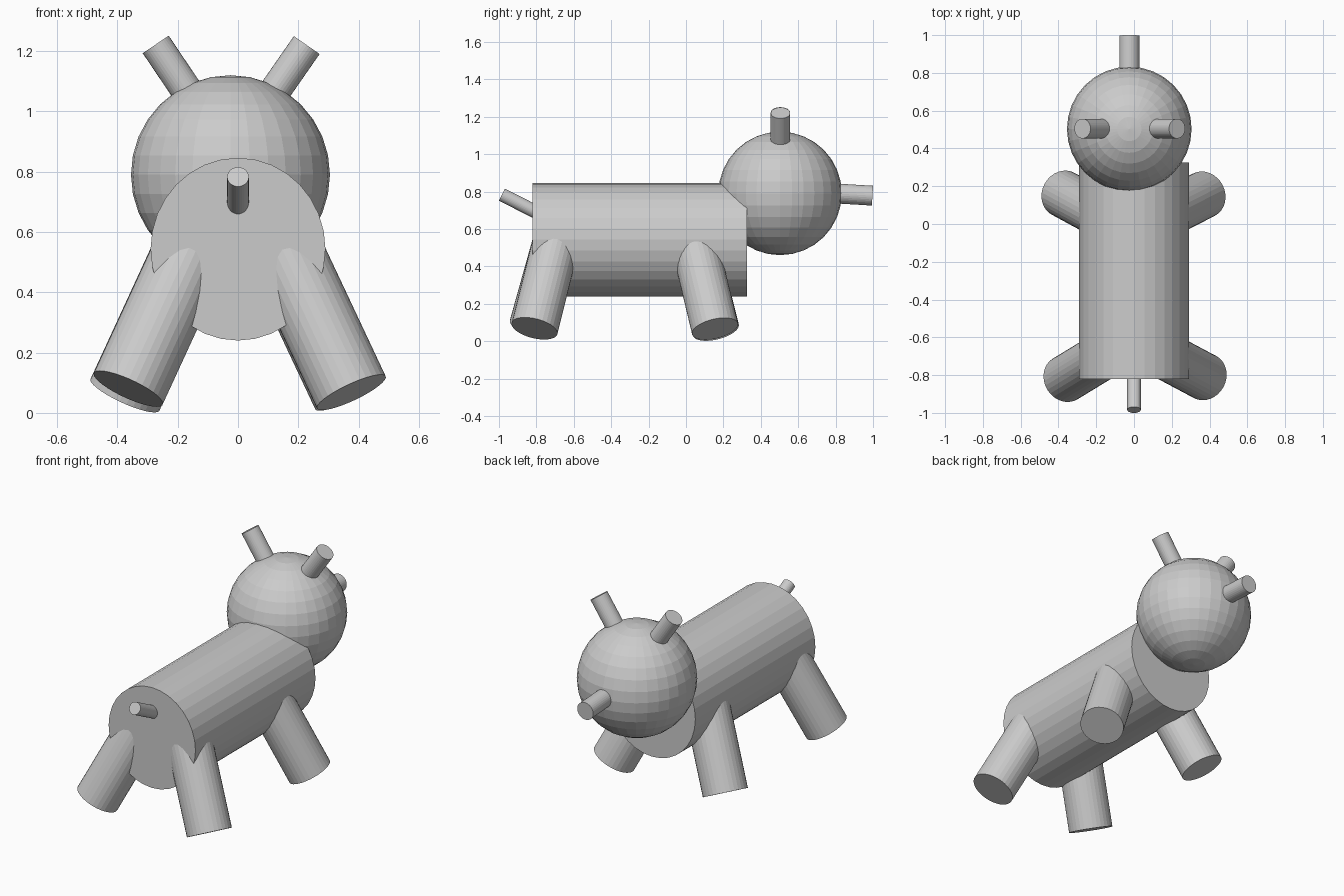
import bpy
from mathutils import Vector

cube = bpy.data.objects.get("Cube")
if cube:
    bpy.data.objects.remove(cube, do_unlink=True)

grey = bpy.data.materials.new("plain_grey")
grey.use_nodes = True
grey.diffuse_color = (0.6, 0.6, 0.6, 1)
grey.node_tree.nodes["Principled BSDF"].inputs["Base Color"].default_value = (0.6, 0.6, 0.6, 1)


def finish(name):
    obj = bpy.context.object
    obj.name = name
    obj.data.materials.append(grey)
    return obj


def rod(name, tip, direction, radius, length):
    """Flat-faced cylinder whose outer cap is centred on tip; direction points inward."""
    axis = Vector(direction).normalized()
    bpy.ops.mesh.primitive_cylinder_add(
        vertices=32, radius=radius, depth=length,
        location=Vector(tip) + axis * length / 2,
        rotation=axis.to_track_quat('Z', 'Y').to_euler())
    return finish(name)


# Body, slightly narrower than tall
body = rod("body", (0, -0.82, 0.543), (0, 1, 0), 0.303, 1.145)
body.scale.x = 0.29 / 0.303

# Head
head_centre = Vector((-0.025, 0.503, 0.79))
bpy.ops.mesh.primitive_uv_sphere_add(segments=32, ring_count=16, radius=0.33, location=head_centre)
finish("head")

# Ears and snout, rooted inside the head
rod("left_ear", (0.228, 0.505, 1.22), (-0.57, 0, -0.82), 0.052, 0.35)
rod("right_ear", (-0.273, 0.505, 1.222), (0.56, 0, -0.83), 0.052, 0.35)
rod("snout", (-0.025, 0.997, 0.778), (0, -1, 0.06), 0.053, 0.35)

# Tail
rod("tail", (0, -0.984, 0.783), (0, -0.164 * -1, -0.083), 0.036, 0.3)

# Splayed legs, given by foot centre and upward direction
legs = {
    "right_tail_end_leg": ((-0.364, -0.82, 0.08), (0.46, 0.28, 1)),
    "left_tail_end_leg": ((0.376, -0.81, 0.068), (-0.47, 0.25, 1)),
    "right_head_end_leg": ((-0.375, 0.16, 0.06), (0.46, -0.25, 1)),
    "left_head_end_leg": ((0.37, 0.155, 0.066), (-0.47, -0.24, 1)),
}
for name, (foot, up) in legs.items():
    rod(name, foot, up, 0.126, 0.6)
